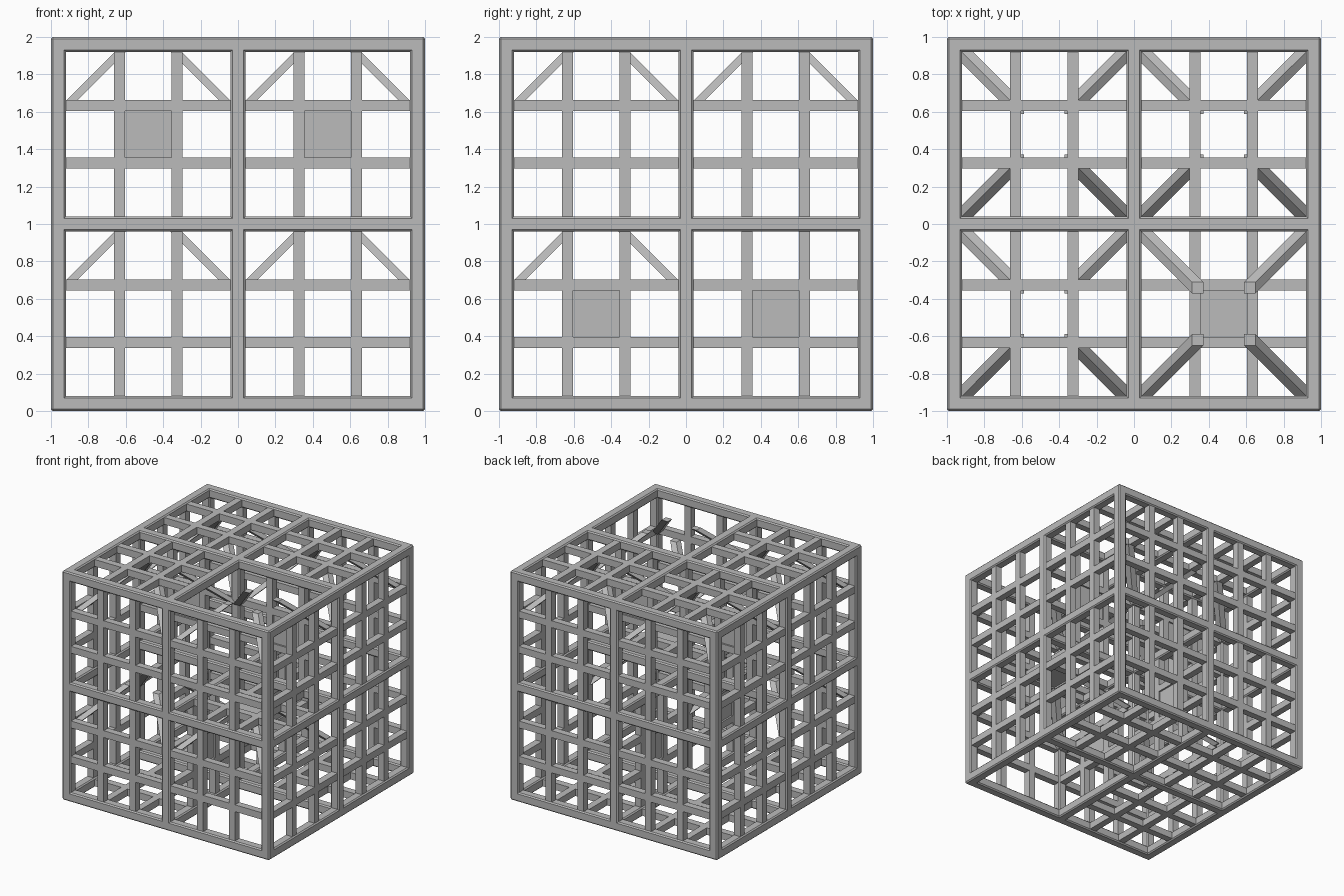
import bpy, bmesh
from itertools import product
from mathutils import Vector

if "Cube" in bpy.data.objects:
    bpy.data.objects.remove(bpy.data.objects["Cube"])

PITCH = 0.96      # distance between frame beam centres
BEAM = 0.08       # frame beam thickness
BAR = 0.06        # lattice bar thickness
OFF = 0.154       # lattice bar offset from the cell centre
MID = Vector((0, 0, 1))

grey = bpy.data.materials.new("matt grey")
grey.diffuse_color = (0.5, 0.5, 0.5, 1)
grey.use_nodes = True
grey.node_tree.nodes["Principled BSDF"].inputs["Base Color"].default_value = grey.diffuse_color


def add_box(bm, centre, size):
    verts = bmesh.ops.create_cube(bm, size=1)["verts"]
    for v in verts:
        v.co = Vector(a * b for a, b in zip(v.co, size)) + Vector(centre)


def finish(bm, name):
    bmesh.ops.recalc_face_normals(bm, faces=bm.faces)
    mesh = bpy.data.meshes.new(name)
    bm.to_mesh(mesh)
    bm.free()
    mesh.materials.append(grey)
    obj = bpy.data.objects.new(name, mesh)
    bpy.context.collection.objects.link(obj)
    return obj


# Main frame: three by three beams along each axis
bm = bmesh.new()
for axis in range(3):
    u, v = [a for a in range(3) if a != axis]
    for i, j in product((-1, 0, 1), repeat=2):
        centre = MID.copy()
        centre[u] += i * PITCH
        centre[v] += j * PITCH
        size = [BEAM] * 3
        size[axis] = 2
        add_box(bm, centre, size)
frame = finish(bm, "main_frame")
bevel = frame.modifiers.new("soft edges", "BEVEL")
bevel.width = 0.01
bevel.segments = 1

# Walls keyed by (axis, layer, side u, side v); some inner ones are blocked
BLOCKED = {(2, 0, 1, -1), (1, 0, -1, 1), (1, 0, 1, 1), (0, 0, -1, -1), (0, 0, 1, -1)}
OPEN_ENDS = {(2, 1, 1, -1), (2, -1, 1, -1)}

lattice, panels = bmesh.new(), bmesh.new()
for axis, layer, su, sv in product(range(3), (-1, 0, 1), (-1, 1), (-1, 1)):
    key = (axis, layer, su, sv)
    if key in OPEN_ENDS or (layer == 0 and key not in BLOCKED):
        continue
    u, v = [a for a in range(3) if a != axis]
    centre = MID.copy()
    centre[axis] += layer * PITCH
    centre[u] += su * PITCH / 2
    centre[v] += sv * PITCH / 2
    # Two bars each way
    for along, across in ((u, v), (v, u)):
        for s in (-1, 1):
            c = centre.copy()
            c[across] += s * OFF
            size = [BAR] * 3
            size[along] = PITCH - BEAM + 0.02
            add_box(lattice, c, size)
    # Plate closing the middle hole
    if key in BLOCKED:
        size = [2 * OFF - BAR + 0.002] * 3
        size[axis] = 0.03
        add_box(panels, centre, size)
finish(lattice, "wall_lattice")
finish(panels, "blocking_panels")

# Slanted corner braces rising from the posts to the ceiling crossings
bm = bmesh.new()
h = BAR / 2
for cx, cy, cz in product((-1, 1), repeat=3):
    if cz < 0 and cy > 0:
        continue
    cell = MID + Vector((cx, cy, cz)) * PITCH / 2
    for sx, sy in product((-1, 1), repeat=2):
        rings = []
        for z in (0.13, 0.45):
            d = OFF + 0.435 - z
            rings.append([bm.verts.new(cell + Vector((sx * d + a * h, sy * d + b * h, z)))
                          for a, b in ((-1, -1), (1, -1), (1, 1), (-1, 1))])
        low, high = rings
        bm.faces.new(low)
        bm.faces.new(high)
        for k in range(4):
            n = (k + 1) % 4
            bm.faces.new((low[k], low[n], high[n], high[k]))
finish(bm, "corner_braces")
